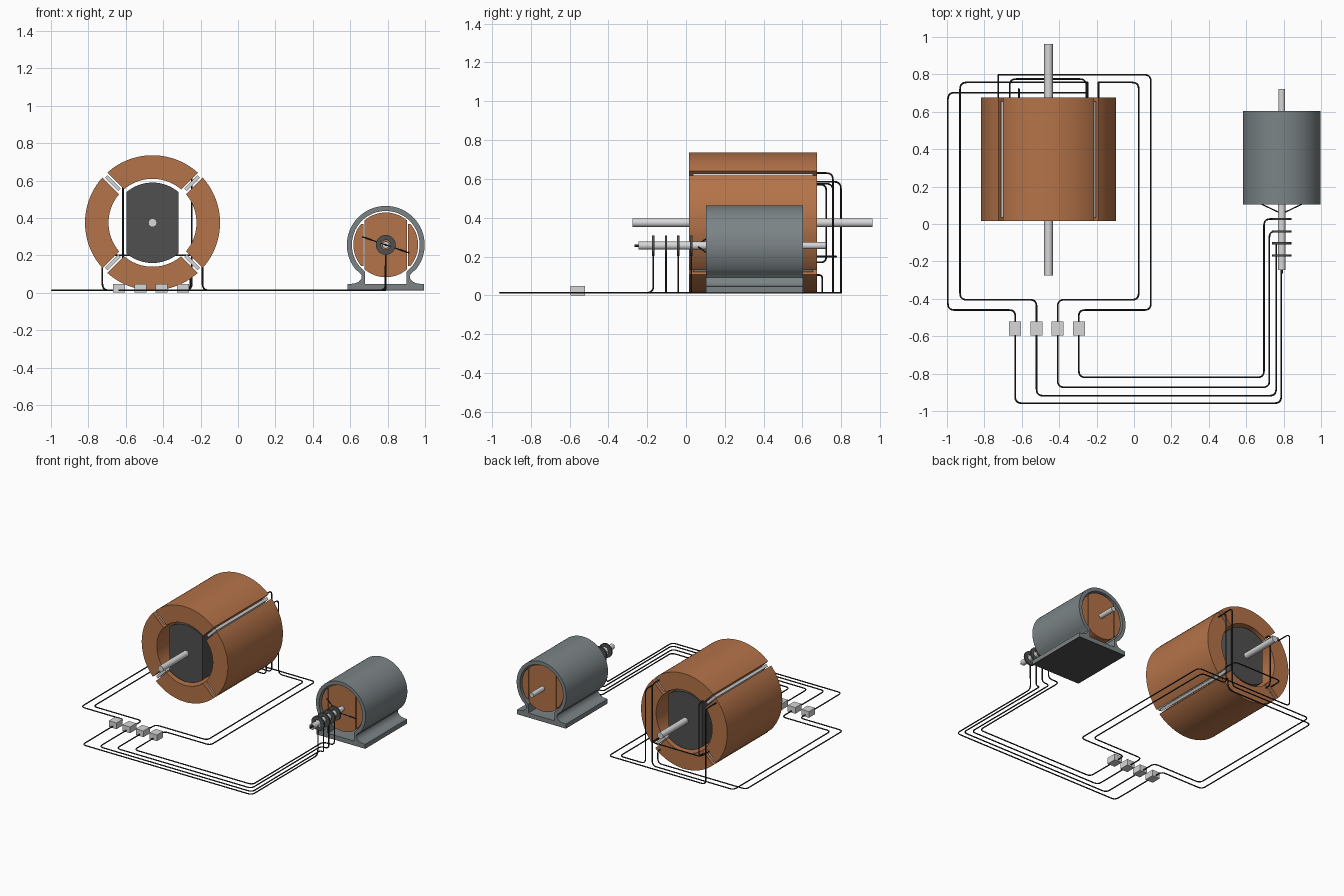
import bpy, bmesh
from math import sin, cos, pi, radians, asin
from mathutils import Vector

cube = bpy.data.objects.get("Cube")
if cube:
    bpy.data.objects.remove(cube)


def material(name, color):
    m = bpy.data.materials.new(name)
    m.use_nodes = True
    m.diffuse_color = (*color, 1)
    m.node_tree.nodes["Principled BSDF"].inputs["Base Color"].default_value = (*color, 1)
    return m


COPPER = material("copper", (0.46, 0.172, 0.066))
HOUSING = material("blue_grey_steel", (0.2, 0.23, 0.24))
DARK = material("dark_iron", (0.08, 0.08, 0.08))
STEEL = material("light_steel", (0.68, 0.68, 0.68))
BLACK = material("black_wire", (0.022, 0.022, 0.024))

FLOOR = 0.013
WIRE = 0.0044


def arc(r, a0, a1, n=32):
    return [(r * cos(a0 + (a1 - a0) * i / n), r * sin(a0 + (a1 - a0) * i / n)) for i in range(n + 1)]


def prism(name, profile, center, y0, y1, mat):
    """Extrude an x-z profile along y."""
    bm = bmesh.new()
    cx, cz = center
    face = bm.faces.new([bm.verts.new((cx + x, y0, cz + z)) for x, z in profile])
    ext = bmesh.ops.extrude_face_region(bm, geom=[face])["geom"]
    moved = [v for v in ext if isinstance(v, bmesh.types.BMVert)]
    bmesh.ops.translate(bm, verts=moved, vec=(0, y1 - y0, 0))
    bmesh.ops.recalc_face_normals(bm, faces=bm.faces)
    return finish(name, bm, mat)


def finish(name, bm, mat):
    mesh = bpy.data.meshes.new(name)
    bm.to_mesh(mesh)
    bm.free()
    ob = bpy.data.objects.new(name, mesh)
    bpy.context.collection.objects.link(ob)
    mesh.materials.append(mat)
    select(ob)
    bpy.ops.object.shade_smooth_by_angle(angle=radians(40))
    return ob


def select(ob):
    bpy.ops.object.select_all(action='DESELECT')
    ob.select_set(True)
    bpy.context.view_layer.objects.active = ob


def rod(name, center, r, y0, y1, mat):
    return prism(name, arc(r, 0, 2 * pi, 24)[:-1], center, y0, y1, mat)


def ring(name, center, r0, r1, y0, y1, mat):
    """Washer or tube made by spinning a rectangle round the y axis."""
    bm = bmesh.new()
    c = Vector((center[0], 0, center[1]))
    loop = [bm.verts.new(c + Vector((r, y, 0))) for r, y in ((r0, y0), (r1, y0), (r1, y1), (r0, y1))]
    edges = [bm.edges.new((loop[i], loop[(i + 1) % 4])) for i in range(4)]
    bmesh.ops.spin(bm, geom=loop + edges, cent=c, axis=(0, 1, 0), angle=2 * pi, steps=32)
    bmesh.ops.remove_doubles(bm, verts=bm.verts, dist=1e-5)
    bmesh.ops.recalc_face_normals(bm, faces=bm.faces)
    return finish(name, bm, mat)


def wire(name, points, r=WIRE, fillet=0.035):
    """Round tube along a path with filleted corners."""
    pts = [Vector(p) for p in points]
    path = [pts[0]]
    for a, b, c in zip(pts, pts[1:], pts[2:]):
        d = min(fillet, (a - b).length * 0.45, (c - b).length * 0.45)
        p, q = b + (a - b).normalized() * d, b + (c - b).normalized() * d
        path += [p * (1 - t) ** 2 + b * 2 * t * (1 - t) + q * t * t for t in (i / 5 for i in range(6))]
    path.append(pts[-1])
    cu = bpy.data.curves.new(name, 'CURVE')
    cu.dimensions = '3D'
    cu.bevel_depth = r
    cu.bevel_resolution = 2
    cu.use_fill_caps = True
    sp = cu.splines.new('POLY')
    sp.points.add(len(path) - 1)
    for s, p in zip(sp.points, path):
        s.co = (*p, 1)
    cu.materials.append(BLACK)
    ob = bpy.data.objects.new(name, cu)
    bpy.context.collection.objects.link(ob)
    select(ob)
    bpy.ops.object.convert(target='MESH')
    bpy.ops.object.shade_smooth_by_angle(angle=radians(50))


# Large machine: four coil segments with slot bars between them
BIG = (-0.457, 0.374)
Y0, Y1 = 0.015, 0.675
R_OUT, R_IN, HALF_GAP = 0.361, 0.235, 0.018
for i, side in enumerate(("right", "top", "left", "bottom")):
    mid = i * pi / 2
    a, b = pi / 4 - asin(HALF_GAP / R_OUT), pi / 4 - asin(HALF_GAP / R_IN)
    profile = arc(R_OUT, mid - a, mid + a) + arc(R_IN, mid + b, mid - b)
    prism("stator_segment_" + side, profile, BIG, Y0, Y1, COPPER)
    d = mid + pi / 4
    bar = [(r * cos(d) - t * sin(d), r * sin(d) + t * cos(d))
           for r, t in ((0.25, -0.01), (0.35, -0.01), (0.35, 0.01), (0.25, 0.01))]
    prism("slot_bar_%d" % i, bar, BIG, Y0 + 0.02, Y1 - 0.02, STEEL)

# Large rotor with flat sides, and its shaft
f = asin(0.14 / 0.215)
rotor = arc(0.215, pi / 2 - f, pi / 2 + f) + arc(0.215, -pi / 2 - f, -pi / 2 + f)
prism("large_rotor", rotor, BIG, 0.03, 0.66, DARK)
rod("large_shaft", BIG, 0.023, -0.275, 0.962, STEEL)

# Small machine housing: round shell with flared feet on a base plate
SMALL = (0.79, 0.256)
HY0, HY1 = 0.103, 0.603
foot = [(-0.128, -0.165), (-0.13, -0.18), (-0.145, -0.198), (-0.168, -0.207), (-0.205, -0.21), (-0.205, -0.244)]
mirrored = [(-x, z) for x, z in reversed(foot)]
outer = arc(0.208, radians(-40), radians(220), 64) + [(-0.14, -0.148)] + foot
inner = [(-0.11, -0.21)] + arc(0.181, radians(232), radians(-52), 64) + [(0.11, -0.21)]
shell = outer[:-1] + inner + mirrored[1:] + [(0.14, -0.148)]
prism("small_housing", shell, SMALL, HY0, HY1, HOUSING)
plate = [(-0.205, -0.21), (0.205, -0.21), (0.205, -0.24), (-0.205, -0.24)]
prism("small_base_plate", plate, SMALL, HY0, HY1, HOUSING)
# Dark pad under the base
pad = [(-0.205, -0.24), (0.205, -0.24), (0.205, -0.244), (-0.205, -0.244)]
prism("base_pad", pad, SMALL, HY0, HY1, DARK)

# Small rotor: core and two side coils
f = asin(0.113 / 0.173)
core = arc(0.173, pi / 2 - f, pi / 2 + f) + arc(0.173, -pi / 2 - f, -pi / 2 + f)
prism("small_rotor_core", core, SMALL, 0.12, 0.59, COPPER)
for side, mid in (("left", 0), ("right", pi)):
    a = asin(0.112 / 0.173)
    s = cos(mid)
    coil = [(s * 0.118, -s * 0.112)] + arc(0.173, mid - a, mid + a) + [(s * 0.118, s * 0.112)]
    prism("small_rotor_coil_" + side, coil, SMALL, 0.12, 0.59, COPPER)
rod("small_shaft", SMALL, 0.018, 0.1, 0.722, STEEL)

# Hollow slip ring shaft with the leads running through it
ring("slip_ring_shaft", SMALL, 0.016, 0.021, -0.245, 0.105, STEEL)
rod("shaft_core_lead", SMALL, 0.006, -0.265, 0.1, BLACK)
for side, s in (("left", 1), ("right", -1)):
    wire("coil_lead_" + side, [(SMALL[0], 0.055, SMALL[1]),
                               (SMALL[0] + s * 0.125, 0.114, SMALL[1] - s * 0.043)], 0.0032)

# Slip rings, connector blocks and the wires joining them
RINGS = (-0.168, -0.103, -0.04, 0.027)
BLOCKS = (-0.635, -0.521, -0.408, -0.295)
RUNS = (-0.958, -0.918, -0.873, -0.82)
TURNS = (0.787, 0.76, 0.724, 0.695)
for i, (ry, bx, run, turn) in enumerate(zip(RINGS, BLOCKS, RUNS, TURNS)):
    ring("slip_ring_%d" % i, SMALL, 0.026, 0.053, ry - 0.006, ry + 0.006, DARK)
    block = [(-0.032, 0), (0.032, 0), (0.032, 0.047), (-0.032, 0.047)]
    prism("connector_block_%d" % i, block, (bx, 0), -0.595, -0.52, STEEL)
    path = [(bx, -0.58, FLOOR), (bx, run, FLOOR), (turn, run, FLOOR), (turn, ry, FLOOR)]
    if turn < 0.78:
        path.append((SMALL[0], ry, FLOOR))
    wire("ring_wire_%d" % i, path + [(SMALL[0], ry, 0.21)])

# Wires from the blocks round to the back of the large machine:
# front run y, side run x, back run y, riser x, riser top z
ROUTES = ((-0.46, -0.995, 0.702, -0.255, 0.105), (-0.405, -0.93, 0.757, -0.247, 0.63),
          (-0.405, 0.025, 0.757, -0.19, 0.575), (-0.46, 0.09, 0.798, -0.725, 0.585))
for i, (bx, (fy, sx, by, rx, top)) in enumerate(zip(BLOCKS, ROUTES)):
    wire("stator_wire_%d" % i, [(bx, -0.53, FLOOR), (bx, fy, FLOOR), (sx, fy, FLOOR), (sx, by, FLOOR),
                                (rx, by, FLOOR), (rx, by, top), (rx, 0.66, top)])

# Links between slots across the back
wire("cross_link", [(-0.665, 0.66, 0.2), (-0.665, 0.775, 0.2), (-0.255, 0.775, 0.2), (-0.255, 0.66, 0.2)])
wire("end_link", [(-0.615, 0.66, 0.57), (-0.615, 0.722, 0.57), (-0.615, 0.722, 0.17), (-0.615, 0.66, 0.17)])
